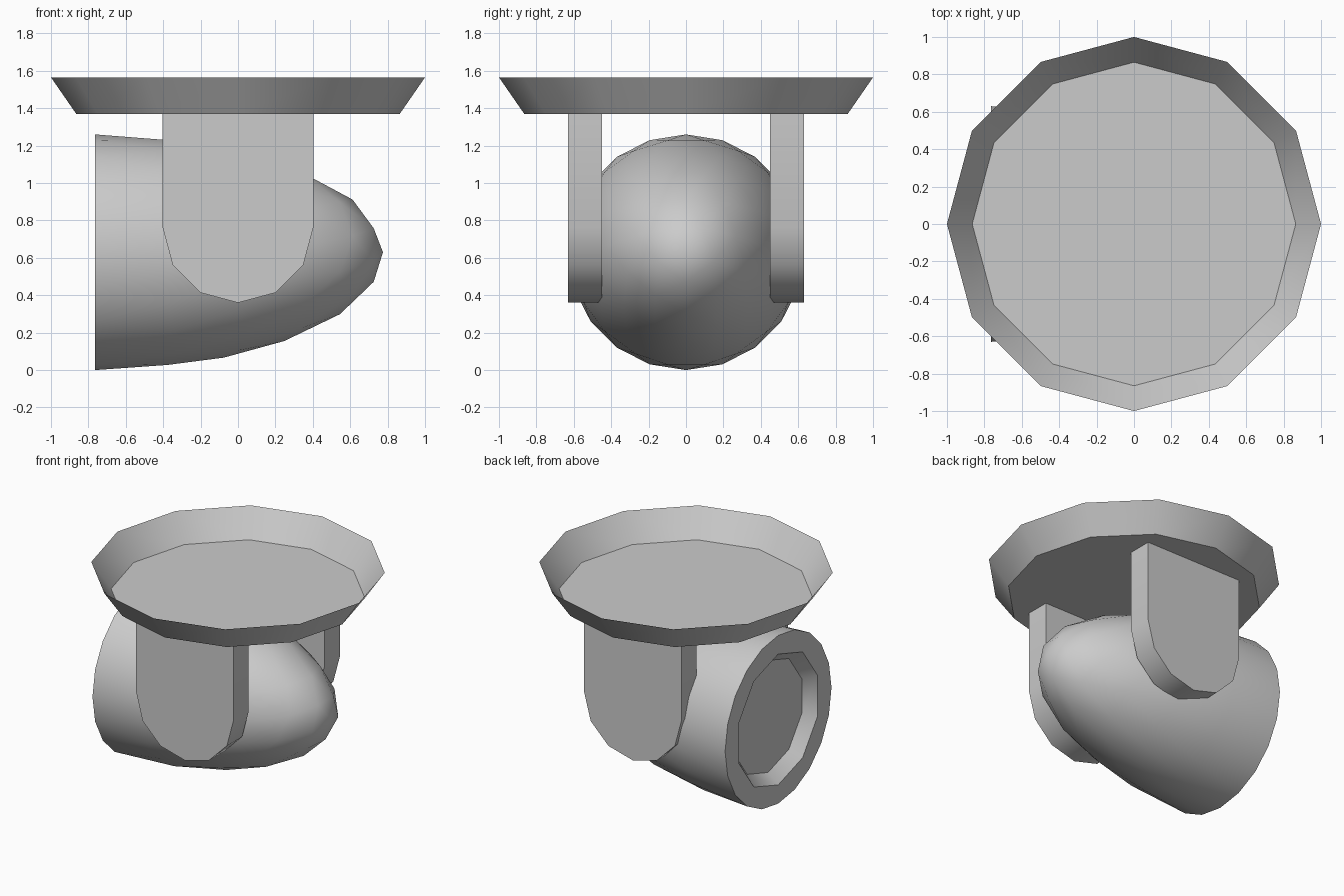
import bpy, bmesh, math
from mathutils import Matrix, Vector

cube = bpy.data.objects.get("Cube")
if cube:
    bpy.data.objects.remove(cube, do_unlink=True)

GREY = (0.6, 0.6, 0.6, 1.0)
grey = bpy.data.materials.new("light_grey")
grey.use_nodes = True
grey.diffuse_color = GREY
grey.node_tree.nodes["Principled BSDF"].inputs["Base Color"].default_value = GREY


def finish(bm, name):
    """Turn a bmesh into a smooth-by-angle object."""
    mesh = bpy.data.meshes.new(name)
    bm.to_mesh(mesh)
    bm.free()
    obj = bpy.data.objects.new(name, mesh)
    bpy.context.collection.objects.link(obj)
    mesh.materials.append(grey)
    bpy.ops.object.select_all(action='DESELECT')
    obj.select_set(True)
    bpy.context.view_layer.objects.active = obj
    bpy.ops.object.shade_smooth_by_angle(angle=math.radians(35))
    return obj


def ring(bm, sides, radius, z):
    """Closed loop of vertices around the z axis."""
    turn = 2 * math.pi / sides
    return [bm.verts.new((radius * math.cos(i * turn), radius * math.sin(i * turn), z))
            for i in range(sides)]


def wall(bm, a, b):
    """Quads joining two loops of equal length."""
    for i in range(len(a)):
        j = (i + 1) % len(a)
        bm.faces.new((a[i], a[j], b[j], b[i]))


# Ceiling dish: open, flared, twelve sides
bm = bmesh.new()
low, high = ring(bm, 12, 0.865, 1.37), ring(bm, 12, 1.0, 1.565)
bm.faces.new(low)
wall(bm, low, high)
finish(bm, "ceiling_dish")

# Two hanging brackets with rounded lower ends
for name, y in (("front_bracket", -0.63), ("back_bracket", 0.45)):
    bm = bmesh.new()
    outline = [(-0.403, 1.37)]
    for i in range(7):
        a = math.pi + i * math.pi / 6
        outline.append((0.403 * math.cos(a), 0.763 + 0.403 * math.sin(a)))
    outline.append((0.403, 1.37))
    face = bm.faces.new([bm.verts.new((x, y, z)) for x, z in outline])
    out = bmesh.ops.extrude_face_region(bm, geom=[face])
    moved = [g for g in out["geom"] if isinstance(g, bmesh.types.BMVert)]
    bmesh.ops.translate(bm, verts=moved, vec=(0, 0.18, 0))
    bmesh.ops.recalc_face_normals(bm, faces=bm.faces)
    finish(bm, name)

# Lamp head: stretched half sphere with a recessed mouth, built upright
bm = bmesh.new()
bmesh.ops.create_icosphere(bm, subdivisions=3, radius=1.0)
bmesh.ops.delete(bm, geom=[v for v in bm.verts if v.co.z < -0.01], context='VERTS')
bmesh.ops.scale(bm, vec=(0.63, 0.63, 1.54), verts=bm.verts)
rim = [e for e in bm.edges if e.is_boundary]
mouth, floor = ring(bm, 10, 0.49, 0), ring(bm, 10, 0.42, 0.085)
wall(bm, mouth, floor)
bm.faces.new(floor)
rim += [e for e in bm.edges if e.is_boundary and e not in rim]
bmesh.ops.triangle_fill(bm, edges=rim, use_beauty=True, normal=Vector((0, 0, -1)))
bmesh.ops.recalc_face_normals(bm, faces=bm.faces)
# Tip the head over so the mouth faces -x
bm.transform(Matrix.Translation((-0.765, 0, 0.63)) @ Matrix.Rotation(math.pi / 2, 4, 'Y'))
finish(bm, "lamp_head")
